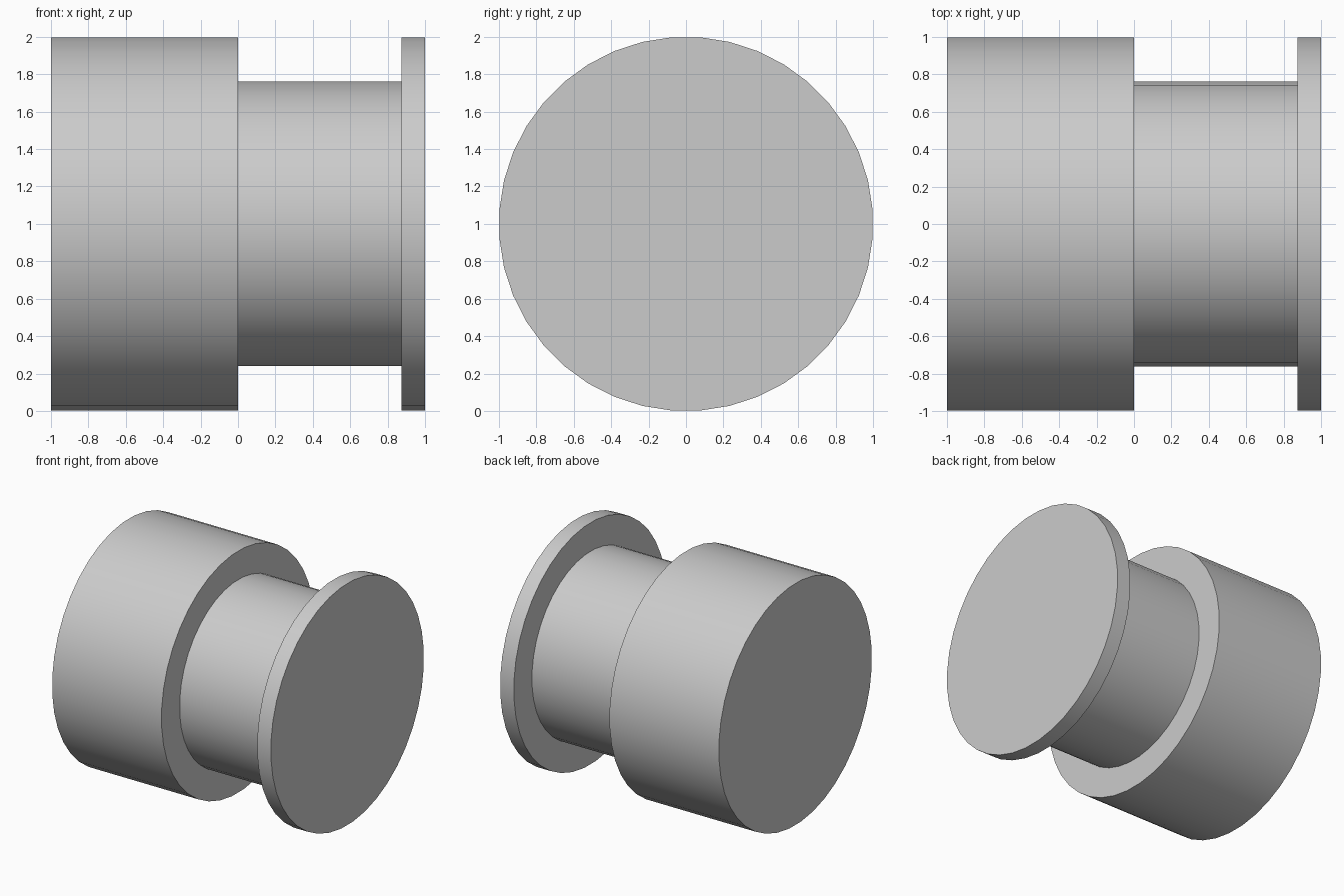
import bpy
import math
from mathutils import Matrix

cube = bpy.data.objects.get("Cube")
if cube:
    bpy.data.objects.remove(cube, do_unlink=True)

SIDES = 40

# One plain grey for the whole spool
grey = bpy.data.materials.new("plain grey")
grey.use_nodes = True
colour = (0.6, 0.6, 0.6, 1.0)
grey.diffuse_color = colour
grey.node_tree.nodes["Principled BSDF"].inputs["Base Color"].default_value = colour


def disc(name, x0, x1, radius):
    """Solid cylinder lying along x, with flats at its top and sides."""
    bpy.ops.mesh.primitive_cylinder_add(vertices=SIDES, radius=radius, depth=x1 - x0)
    ob = bpy.context.object
    ob.name = name
    turn = Matrix.Rotation(math.pi / 2, 4, "Y") @ Matrix.Rotation(math.pi / SIDES, 4, "Z")
    ob.data.transform(turn)
    ob.location = ((x0 + x1) / 2, 0, 1)
    ob.data.materials.append(grey)
    bpy.ops.object.shade_smooth_by_angle(angle=math.radians(30))
    return ob


# Wide drum, narrower neck set slightly into both neighbours, thin end flange
disc("drum", -1.0, 0.0, 1.0)
disc("neck", -0.02, 0.89, 0.763)
disc("end_flange", 0.875, 1.0, 1.0)
